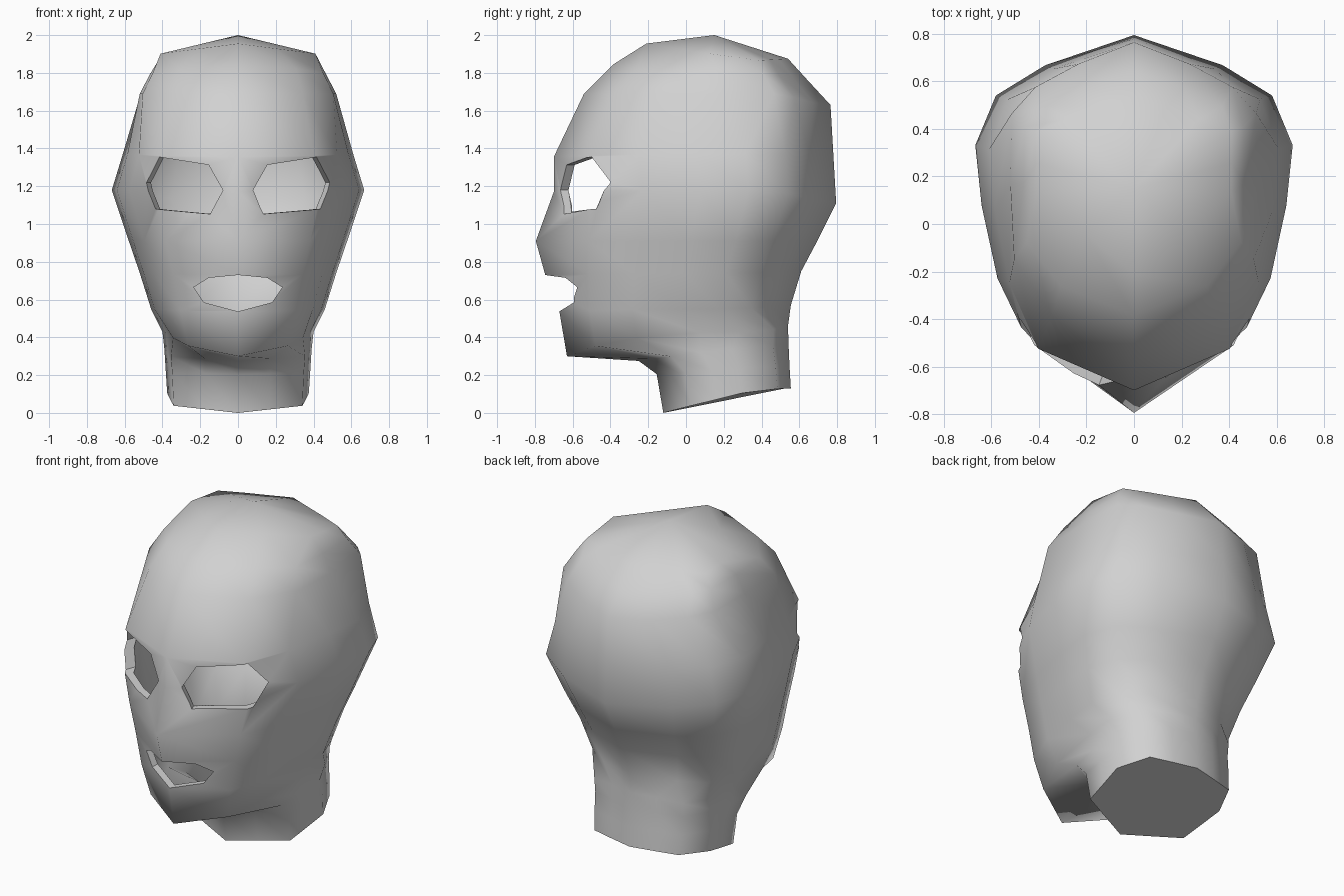
import bpy, bmesh

cube = bpy.data.objects.get("Cube")
if cube:
    bpy.data.objects.remove(cube, do_unlink=True)

grey = bpy.data.materials.new("plain_grey")
grey.use_nodes = True
grey.diffuse_color = (0.64, 0.64, 0.64, 1)
grey.node_tree.nodes["Principled BSDF"].inputs["Base Color"].default_value = (0.64, 0.64, 0.64, 1)


def finish(bm, name):
    """Turn a bmesh into a linked object with the grey material."""
    bmesh.ops.recalc_face_normals(bm, faces=bm.faces)
    mesh = bpy.data.meshes.new(name)
    bm.to_mesh(mesh)
    bm.free()
    mesh.materials.append(grey)
    obj = bpy.data.objects.new(name, mesh)
    bpy.context.collection.objects.link(obj)
    return obj


# Half cross-sections from front to back:
# (share of half width, share of depth, share of side height)
CROWN = [(0, 0, 0), (.5, .225, .3), (1, .45, .6), (1, .62, .8),
         (1, .8, 1), (.67, .87, .6), (.33, .935, .3), (0, 1, 0)]
FOREHEAD = [(0, 0, 0), (.66, .12, .45), (.97, .30, .9), (1, .54, 1),
            (.99, .77, 1), (.8, .855, .65), (.45, .93, .2), (0, 1, 0)]
FACE = [(0, 0, 0), (.66, .13, .42), (.86, .315, .75), (.96, .52, .92),
        (1, .69, 1), (.87, .83, .75), (.56, .915, .3), (0, 1, 0)]
JAW = FACE[:3] + [(.95, .60, .95), (1, .78, 1), (.76, .935, .6), (.38, .97, .2), (0, 1, 0)]
NECK = [(0, 0, 0), (.45, .105, .18), (.91, .215, .36), (.955, .415, .67),
        (1, .62, 1), (.77, .895, .1), (.385, .95, .05), (0, 1, 0)]

# Rings from crown to neck: section,
# front y, cheek base y, front z, half width, side z, back y, back z
RINGS = [
    (CROWN, -.21, -.21, 1.955, .41, 1.866, .54, 1.875),
    (FOREHEAD, -.385, -.385, 1.845, .465, 1.795, .645, 1.76),
    (FOREHEAD, -.54, -.54, 1.69, .52, 1.69, .765, 1.63),
    (FACE, -.70, -.72, 1.355, .61, 1.37, .78, 1.37),      # brow
    (FACE, -.70, -.70, 1.17, .668, 1.18, .795, 1.11),     # eyes, widest
    (FACE, -.795, -.70, .91, .578, .91, .695, .91),       # nose tip
    (FACE, -.745, -.68, .73, .52, .74, .61, .75),         # upper lip
    (FACE, -.67, -.67, .535, .46, .55, .555, .57),        # lower lip
    (JAW, -.63, -.63, .30, .40, .43, .54, .46),           # jaw line
    (NECK, -.25, -.25, .275, .39, .34, .543, .36),        # throat
    (NECK, -.155, -.155, .205, .383, .23, .548, .25),
    (NECK, -.12, -.12, .0, .375, .105, .555, .13),        # neck base
]


def ring_points(section, front, base, zf, width, zs, back, zb):
    half = []
    for i, (f, t, w) in enumerate(section):
        y = front if i == 0 else base + t * (back - base)
        end = zf if i < 4 else zb
        half.append((f * width, y, end + (zs - end) * w))
    return half + [(-x, y, z) for x, y, z in half[-2:0:-1]]


def bridge(bm, a, b):
    """Join two vertex loops with quads."""
    for i in range(len(a)):
        j = (i + 1) % len(a)
        bm.faces.new((a[i], a[j], b[j], b[i]))


# Head and neck lofted through the rings
bm = bmesh.new()
loops = [[bm.verts.new(p) for p in ring_points(*r)] for r in RINGS]
for a, b in zip(loops, loops[1:]):
    bridge(bm, a, b)
apex = bm.verts.new((0, .15, 2.0))
n = len(loops[0])
for i in range(n):
    bm.faces.new((apex, loops[0][i], loops[0][(i + 1) % n]))
for face in bm.faces:
    face.smooth = True
bm.faces.new(loops[-1])          # flat neck base
head = finish(bm, "head")

# Cutters for the eye and mouth openings, as outlines in x and z
EYE = [(.083, 1.18), (.163, 1.313), (.413, 1.355),
       (.492, 1.22), (.435, 1.08), (.14, 1.053)]
LIPS = [(0, .73), (.155, .715), (.235, .665), (.18, .585), (0, .537)]
MOUTH = LIPS + [(-x, z) for x, z in LIPS[-2:0:-1]]


def add_cutter(bm, outline, side, tilt, reach):
    """Prism through the face; tilt leans it towards the middle as it goes in."""
    ends = []
    for step in (-.3, reach):
        ends.append([bm.verts.new((side * (x - tilt * step), -.68 + 1.1 * x * x + step, z))
                     for x, z in outline])
        bm.faces.new(ends[-1])
    bridge(bm, *ends)


bm = bmesh.new()
add_cutter(bm, EYE, 1, .38, .2)
add_cutter(bm, EYE, -1, .38, .2)
add_cutter(bm, MOUTH, 1, 0, .35)
cutter = finish(bm, "opening_cutter")
cutter.hide_render = True

# Hollow shell with the openings cut through
shell = head.modifiers.new("shell", "SOLIDIFY")
shell.thickness = .05
shell.offset = -1
cut = head.modifiers.new("openings", "BOOLEAN")
cut.operation = "DIFFERENCE"
cut.solver = "EXACT"
cut.object = cutter

bpy.ops.object.select_all(action="DESELECT")
head.select_set(True)
bpy.context.view_layer.objects.active = head
for name in ("shell", "openings"):
    bpy.ops.object.modifier_apply(modifier=name)
bpy.data.objects.remove(cutter, do_unlink=True)
